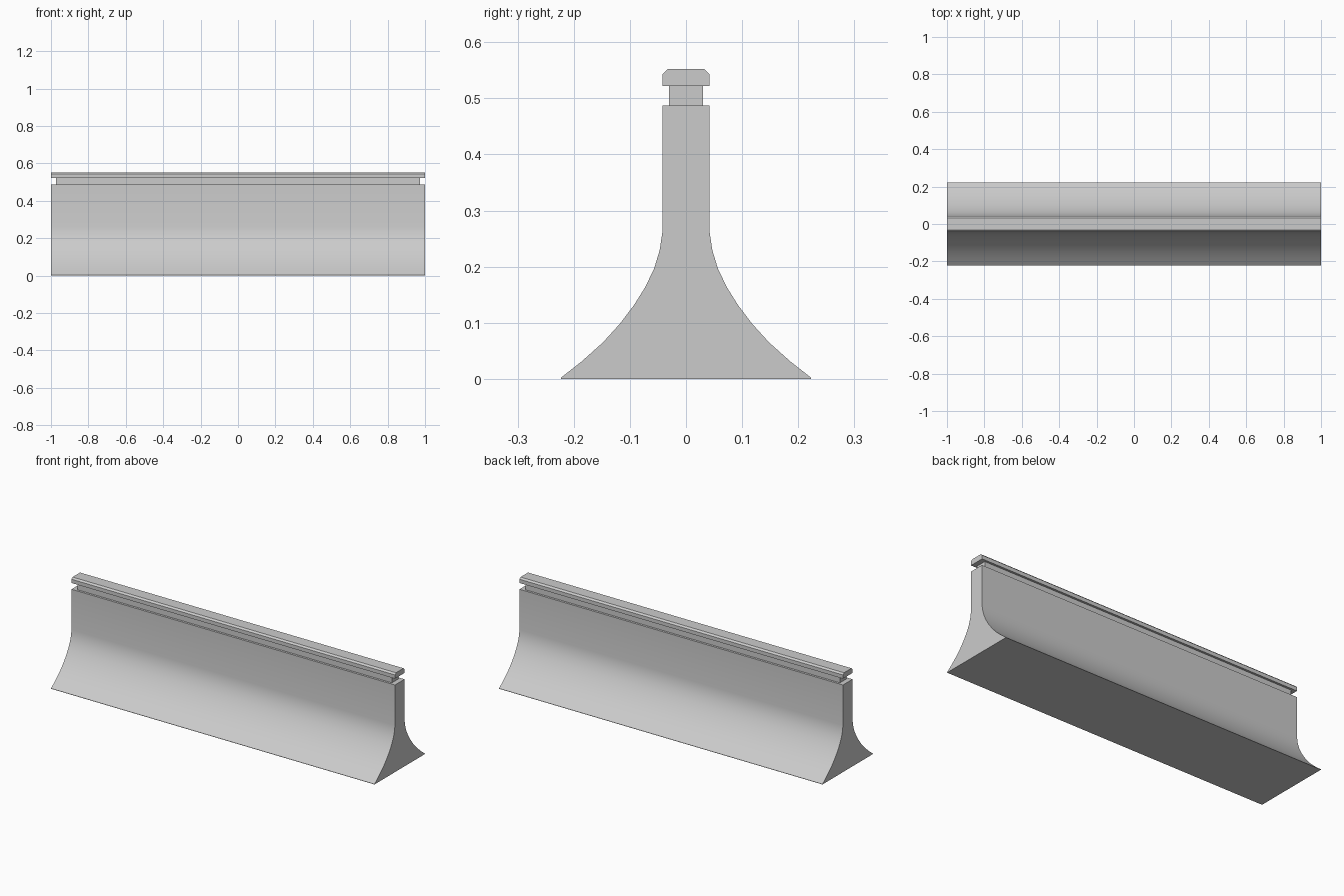
import bpy
import bmesh
import math

if "Cube" in bpy.data.objects:
    bpy.data.objects.remove(bpy.data.objects["Cube"])


def extrude_profile(name, half, length, smooth_angle=None):
    """Mirror a half profile of (y, z) points, listed bottom to top, and extrude along x."""
    outline = half + [(-y, z) for y, z in reversed(half)]
    bm = bmesh.new()
    face = bm.faces.new([bm.verts.new((-length / 2, y, z)) for y, z in outline])
    ext = bmesh.ops.extrude_face_region(bm, geom=[face], use_keep_orig=True)
    moved = [g for g in ext["geom"] if isinstance(g, bmesh.types.BMVert)]
    bmesh.ops.translate(bm, verts=moved, vec=(length, 0, 0))
    bmesh.ops.recalc_face_normals(bm, faces=bm.faces)
    mesh = bpy.data.meshes.new(name)
    bm.to_mesh(mesh)
    bm.free()
    obj = bpy.data.objects.new(name, mesh)
    bpy.context.collection.objects.link(obj)
    if smooth_angle:
        bpy.ops.object.select_all(action="DESELECT")
        bpy.context.view_layer.objects.active = obj
        obj.select_set(True)
        bpy.ops.object.shade_smooth_by_angle(angle=math.radians(smooth_angle))
    return obj


# Flared barrier body: thin foot edge, concave flare, upright wall
flare = [(0.223, 0.0), (0.223, 0.002), (0.186, 0.031), (0.148, 0.065),
         (0.118, 0.098), (0.093, 0.131), (0.073, 0.163), (0.057, 0.196),
         (0.047, 0.229), (0.042, 0.262)]
extrude_profile("barrier_body", flare + [(0.042, 0.487)], 2.0, 30)

# Recessed neck between wall and cap, set back on all sides
extrude_profile("recessed_neck", [(0.03, 0.487), (0.03, 0.522)], 1.945)

# Top cap with chamfered long edges
extrude_profile("top_cap", [(0.042, 0.522), (0.042, 0.543), (0.033, 0.552)], 2.0)
